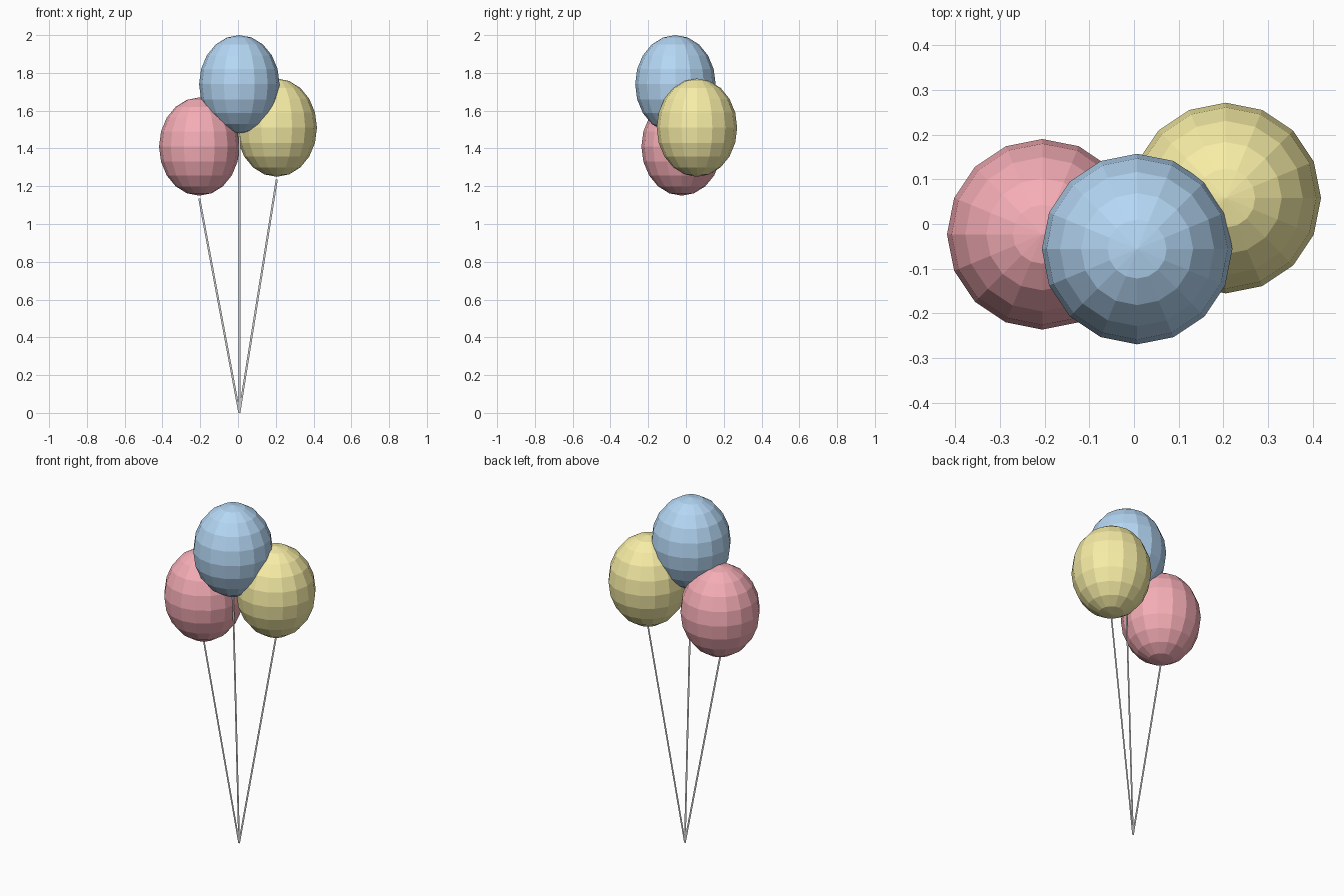
import bpy, bmesh
from mathutils import Vector, Matrix

if "Cube" in bpy.data.objects:
    bpy.data.objects.remove(bpy.data.objects["Cube"])

RADIUS, HALF_HEIGHT = 0.213, 0.26
KNOT = Vector((0.007, 0.0, 0.0))   # point where the strings meet
STRING_HALF_WIDTH = 0.0055
GAP = 0.015                        # space between string and balloon


def add_object(name, bm, color=None):
    mesh = bpy.data.meshes.new(name)
    bm.to_mesh(mesh)
    bm.free()
    obj = bpy.data.objects.new(name, mesh)
    bpy.context.collection.objects.link(obj)
    if color:
        mat = bpy.data.materials.new(name + "_colour")
        mat.diffuse_color = (*color, 1.0)
        mat.use_nodes = True
        mat.node_tree.nodes["Principled BSDF"].inputs["Base Color"].default_value = mat.diffuse_color
        mesh.materials.append(mat)
    return obj


def balloon(name, center, color):
    # Faceted, slightly tall ball
    bm = bmesh.new()
    bmesh.ops.create_uvsphere(
        bm, u_segments=16, v_segments=10, radius=1.0,
        matrix=Matrix.Diagonal((RADIUS, RADIUS, HALF_HEIGHT, 1.0)))
    add_object(name + "_balloon", bm, color).location = center


def string(name, center):
    # Flat ribbon facing the front, from the meeting point to the balloon
    top = Vector(center) - Vector((0, 0, HALF_HEIGHT + GAP))
    side = Vector((STRING_HALF_WIDTH, 0, 0))
    bm = bmesh.new()
    bm.faces.new([bm.verts.new(p) for p in
                  (KNOT - side, KNOT + side, top + side, top - side)])
    add_object(name + "_string", bm)


BALLOONS = {
    "red": ((-0.205, -0.023, 1.41), (0.92, 0.42, 0.47)),
    "blue": ((0.007, -0.056, 1.74), (0.46, 0.68, 0.91)),
    "yellow": ((0.205, 0.058, 1.51), (0.93, 0.85, 0.38)),
}

for name, (center, color) in BALLOONS.items():
    balloon(name, center, color)
    string(name, center)
